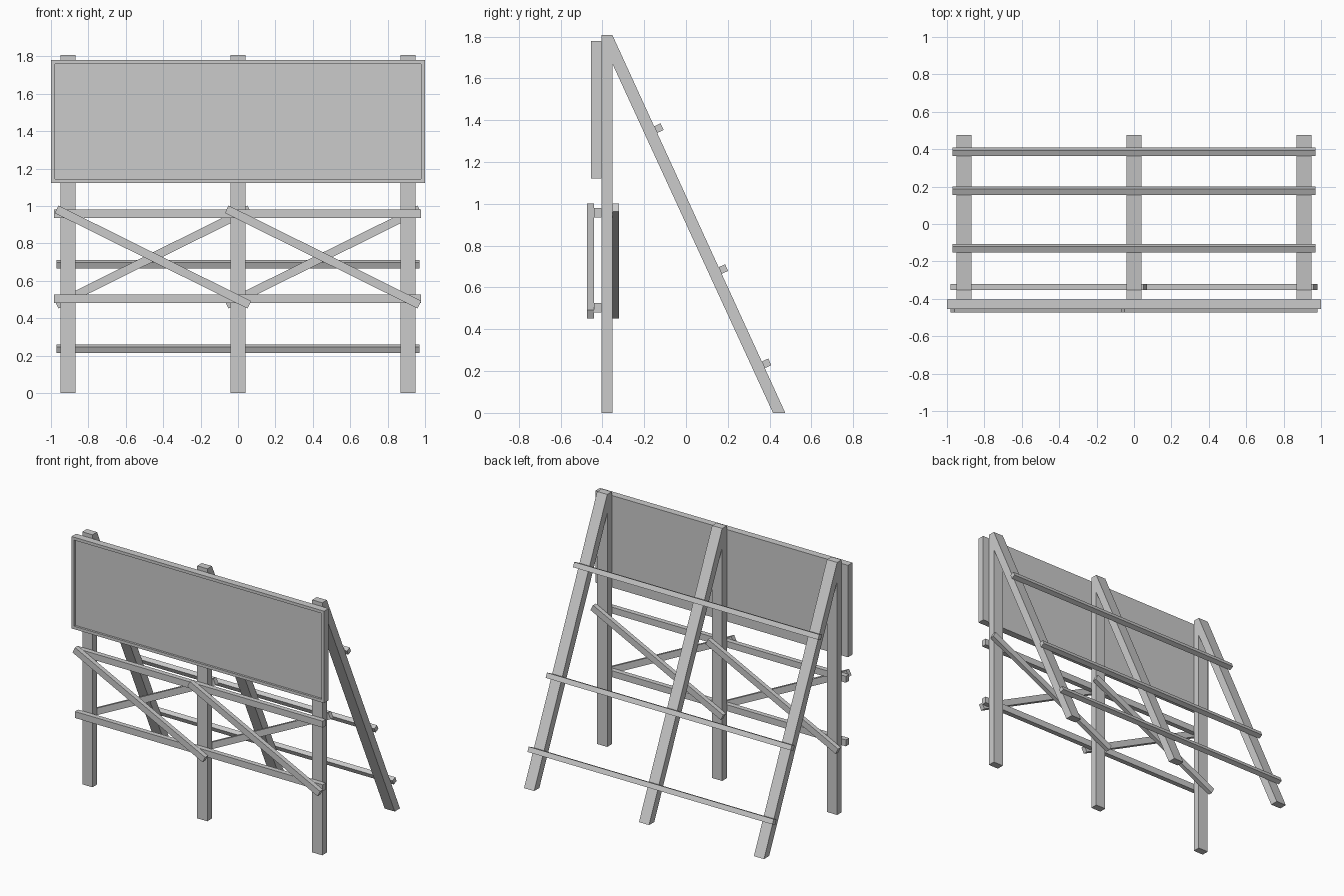
import bpy, bmesh
from math import atan2, sin, cos
from mathutils import Matrix

if "Cube" in bpy.data.objects:
    bpy.data.objects.remove(bpy.data.objects["Cube"])


def box(name, center, size, rot=0.0, axis='X'):
    bm = bmesh.new()
    bmesh.ops.create_cube(bm, size=1, matrix=Matrix.Translation(center)
                          @ Matrix.Rotation(rot, 4, axis)
                          @ Matrix.Diagonal((*size, 1)))
    return finish(name, bm)


def finish(name, bm):
    me = bpy.data.meshes.new(name)
    bm.to_mesh(me)
    bm.free()
    ob = bpy.data.objects.new(name, me)
    bpy.context.collection.objects.link(ob)
    return ob


def prism_x(name, profile, x, width):
    bm = bmesh.new()
    f = bm.faces.new([bm.verts.new((x - width / 2, y, z)) for y, z in profile])
    r = bmesh.ops.extrude_face_region(bm, geom=[f])
    verts = [v for v in r['geom'] if isinstance(v, bmesh.types.BMVert)]
    bmesh.ops.translate(bm, vec=(width, 0, 0), verts=verts)
    bmesh.ops.recalc_face_normals(bm, faces=bm.faces[:])
    return finish(name, bm)


# Upright posts and sloping back legs
leg_profile = [(-0.352, 1.807), (0.475, 0), (0.416, 0), (-0.352, 1.67)]
for x in (-0.91, 0, 0.91):
    box("front_post", (x, -0.378, 0.9035), (0.08, 0.052, 1.807))
    prism_x("back_leg", leg_profile, x, 0.08)

# Sign board with a recessed front panel
bm = bmesh.new()
bmesh.ops.create_cube(bm, size=1, matrix=Matrix.Translation((0, -0.4295, 1.451))
                      @ Matrix.Diagonal((2, 0.051, 0.658, 1)))
front = min(bm.faces, key=lambda f: f.calc_center_median().y)
bmesh.ops.inset_region(bm, faces=[front], thickness=0.03)
r = bmesh.ops.extrude_face_region(bm, geom=[front])
bmesh.ops.translate(bm, vec=(0, 0.015, 0),
                    verts=[v for v in r['geom'] if isinstance(v, bmesh.types.BMVert)])
if front.is_valid:
    bmesh.ops.delete(bm, geom=[front], context='FACES_ONLY')
bmesh.ops.recalc_face_normals(bm, faces=bm.faces[:])
finish("sign_board", bm)

# Horizontal front rails
for z in (0.958, 0.503):
    box("front_rail", (-0.002, -0.422, z), (1.962, 0.036, 0.046))

# Diagonal braces: falling in front of the rails, rising behind the posts
for x in (-0.455, 0.455):
    box("front_brace", (x, -0.456, 0.727), (1.15, 0.033, 0.045), 0.46, 'Y')
    box("rear_brace", (x, -0.336, 0.727), (1.15, 0.032, 0.045), -0.46, 'Y')

# Battens lying on the outer face of the back legs
tilt = atan2(0.827, 1.807)
for z in (0.237, 0.688, 1.362):
    s = z - 0.017 * sin(tilt)
    y = 0.475 - 0.4577 * s + 0.017 * cos(tilt)
    box("back_batten", (0, y, z), (1.94, 0.034, 0.035), tilt, 'X')
